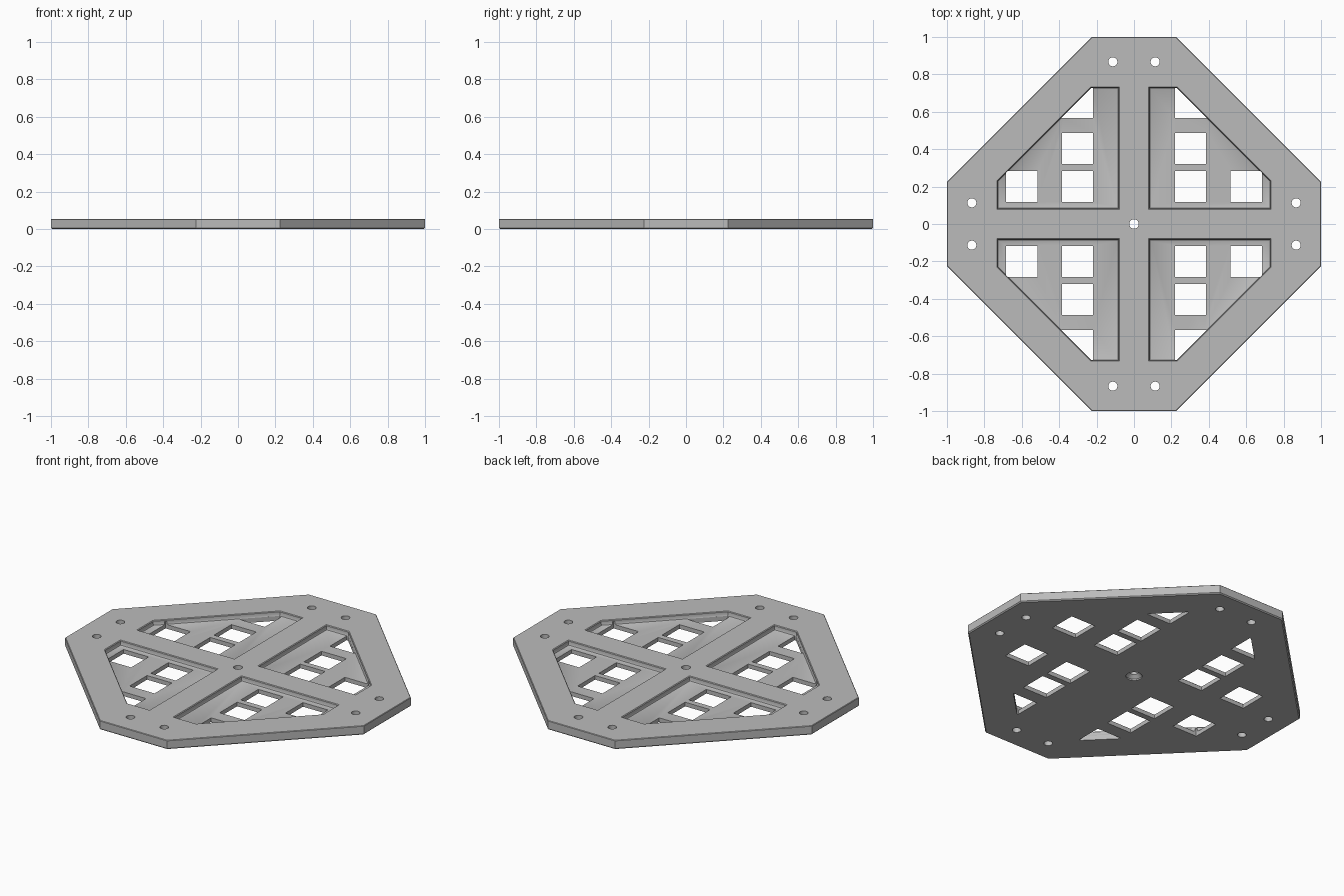
import bpy, bmesh, math
from mathutils import Vector

if "Cube" in bpy.data.objects:
    bpy.data.objects.remove(bpy.data.objects["Cube"])

THICK, FLOOR, EDGE = 0.055, 0.025, 0.006
QUADRANTS = [(1, 1), (-1, 1), (-1, -1), (1, -1)]

grey = bpy.data.materials.new("light_grey")
grey.use_nodes = True
grey.diffuse_color = (0.5, 0.5, 0.5, 1)
grey.node_tree.nodes["Principled BSDF"].inputs["Base Color"].default_value = (0.5, 0.5, 0.5, 1)


def inset(points, d):
    """Move every side of a convex counter-clockwise outline inwards by d."""
    pts, out = [Vector(p) for p in points], []
    for i, p in enumerate(pts):
        a = (p - pts[i - 1]).normalized()
        b = (pts[(i + 1) % len(pts)] - p).normalized()
        na, nb = Vector((-a.y, a.x)), Vector((-b.y, b.x))
        out.append(p + (na + nb) * d / (1 + na.dot(nb)))
    return out


def add_stack(bm, rings):
    """Closed solid through (outline, height) rings, bottom to top."""
    loops = [[bm.verts.new((p[0], p[1], z)) for p in pts] for pts, z in rings]
    n = len(loops[0])
    bm.faces.new(loops[0][::-1])
    bm.faces.new(loops[-1])
    for lo, hi in zip(loops, loops[1:]):
        for i in range(n):
            j = (i + 1) % n
            bm.faces.new((lo[i], lo[j], hi[j], hi[i]))


def circle(x, y, r, n=32):
    return [(x + r * math.cos(math.tau * i / n), y + r * math.sin(math.tau * i / n)) for i in range(n)]


def to_quadrant(points, sx, sy):
    pts = [(x * sx, y * sy) for x, y in points]
    return pts if sx * sy > 0 else pts[::-1]


def make_object(name, bm):
    mesh = bpy.data.meshes.new(name)
    bm.to_mesh(mesh)
    bm.free()
    obj = bpy.data.objects.new(name, mesh)
    bpy.context.collection.objects.link(obj)
    mesh.materials.append(grey)
    return obj


# Eight-sided plate with softened rims
outline = []
for sx, sy in QUADRANTS:
    outline += to_quadrant([(1, 0.225), (0.225, 1)], sx, sy)
bm = bmesh.new()
add_stack(bm, [(inset(outline, EDGE), 0), (outline, EDGE),
               (outline, THICK - EDGE / 2), (inset(outline, EDGE / 2), THICK)])
plate = make_object("base_plate", bm)

# Recessed pocket in each quadrant, with rounded lip and filleted floor
pocket = [(0.078, 0.078), (0.733, 0.078), (0.733, 0.232), (0.232, 0.733), (0.078, 0.733)]
bm_pockets = bmesh.new()
for sx, sy in QUADRANTS:
    p = to_quadrant(pocket, sx, sy)
    add_stack(bm_pockets, [(inset(p, 0.013), FLOOR), (inset(p, 0.007), FLOOR + 0.003),
                           (inset(p, 0.004), FLOOR + 0.009), (inset(p, 0.004), THICK - 0.004),
                           (p, THICK), (p, THICK + 0.02)])

# Square and corner windows cut through the pocket floors
A, B, W = 0.218, 0.517, 0.167
def square(x, y):
    return [(x, y), (x + W, y), (x + W, y + W), (x, y + W)]

windows = [square(A, 0.117), square(A, 0.32), square(B, 0.117),
           [(A, 0.568), (0.387, 0.568), (0.227, 0.728), (A, 0.728)]]
bm_holes = bmesh.new()
for sx, sy in QUADRANTS:
    for w in windows:
        add_stack(bm_holes, [(to_quadrant(w, sx, sy), z) for z in (-0.02, FLOOR + 0.02)])
    # Mounting holes near the four short sides
    for x, y in [(0.113, 0.867), (0.867, 0.113)]:
        add_stack(bm_holes, [(circle(x * sx, y * sy, 0.024), z) for z in (-0.02, THICK + 0.02)])

# Centre hole, countersunk from below
add_stack(bm_holes, [(circle(0, 0, 0.045), -0.02), (circle(0, 0, 0.045), 0.008),
                     (circle(0, 0, 0.025), 0.026), (circle(0, 0, 0.025), THICK + 0.02)])

for name, cutter_bm in [("pocket_cutter", bm_pockets), ("hole_cutter", bm_holes)]:
    cutter = make_object(name, cutter_bm)
    mod = plate.modifiers.new(name, "BOOLEAN")
    mod.operation, mod.solver, mod.object = "DIFFERENCE", "EXACT", cutter
    bpy.context.view_layer.objects.active = plate
    bpy.ops.object.modifier_apply(modifier=name)
    bpy.data.objects.remove(cutter)

bpy.ops.object.select_all(action="DESELECT")
plate.select_set(True)
bpy.context.view_layer.objects.active = plate
bpy.ops.object.shade_smooth_by_angle(angle=math.radians(30))
